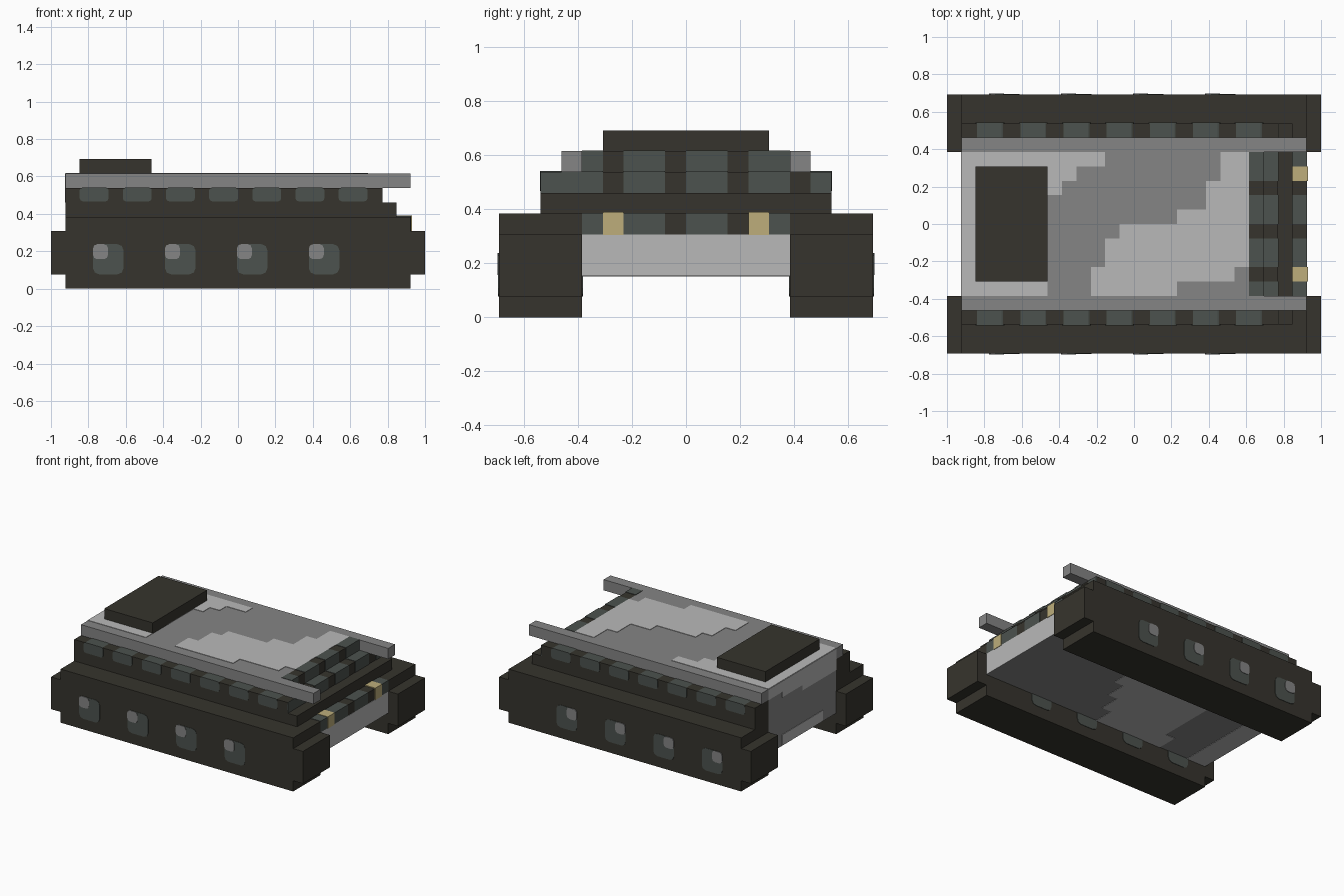
import bpy, bmesh

if "Cube" in bpy.data.objects:
    bpy.data.objects.remove(bpy.data.objects["Cube"])

U = 1 / 13      # voxel size: the vehicle is 26 voxels long
E = 0.003       # how far painted plates stand proud


def make_mat(name, hex_rgb):
    lin = []
    for i in (0, 2, 4):
        c = int(hex_rgb[i:i + 2], 16) / 255
        lin.append(c / 12.92 if c <= 0.04045 else ((c + 0.055) / 1.055) ** 2.4)
    m = bpy.data.materials.new(name)
    m.use_nodes = True
    m.diffuse_color = (*lin, 1)
    bsdf = m.node_tree.nodes["Principled BSDF"]
    bsdf.inputs["Base Color"].default_value = (*lin, 1)
    bsdf.inputs["Roughness"].default_value = 0.9
    return m


DARK = make_mat("dark olive", "36342D")
GLASS = make_mat("slate glass", "4C524E")
MID = make_mat("mid grey", "858585")
LIGHT = make_mat("light grey", "B9B9B9")
TAN = make_mat("lamp tan", "BDAE7B")


def boxes(name, mat, items, round_y=0):
    """One object from boxes (x0, x1, y0, y1, z0, z1), optionally rounding edges along y."""
    bm = bmesh.new()
    for x0, x1, y0, y1, z0, z1 in items:
        vs = bmesh.ops.create_cube(bm, size=1)["verts"]
        for v in vs:
            v.co = ((x0 + x1) / 2 + v.co.x * (x1 - x0),
                    (y0 + y1) / 2 + v.co.y * (y1 - y0),
                    (z0 + z1) / 2 + v.co.z * (z1 - z0))
    if round_y:
        edges = [e for e in bm.edges
                 if abs(e.verts[0].co.x - e.verts[1].co.x) < 1e-5
                 and abs(e.verts[0].co.z - e.verts[1].co.z) < 1e-5]
        bmesh.ops.bevel(bm, geom=edges, offset=round_y, segments=2,
                        profile=0.5, affect='EDGES')
    me = bpy.data.meshes.new(name)
    bm.to_mesh(me)
    bm.free()
    me.materials.append(mat)
    ob = bpy.data.objects.new(name, me)
    bpy.context.collection.objects.link(ob)
    return ob


def vox(*v):
    return tuple(a * U for a in v)


def mirrored(items):
    return items + [(a, b, -d, -c, e, f) for a, b, c, d, e, f in items]


# Tracks: a tall block with a longer, lower block through its ends
for side, s in (("right", -1), ("left", 1)):
    y0, y1 = sorted((s * 5, s * 9))
    boxes(side + "_track", DARK, [vox(-12, 12, y0, y1, 0, 5)])
    boxes(side + "_track_front_end", DARK, [vox(12, 13, y0, y1, 1, 4)])
    boxes(side + "_track_rear_end", DARK, [vox(-13, -12, y0, y1, 1, 4)])

# Wheels painted on the outer and inner track faces, each with a hub highlight
wheels, hubs = [], []
for i in range(4):
    x = -0.775 + i * 5 * U
    for y in (5 * U, 9 * U):
        wheels.append((x, x + 0.163, y - E, y + E, 0.077, 0.238))
        hubs.append((x, x + 0.08, y - 2 * E, y + 2 * E, 0.158, 0.238))
boxes("wheels", GLASS, mirrored(wheels), 0.032)
boxes("wheel_hubs", MID, mirrored(hubs), 0.022)

# Hull core and the stepped dark upper body
boxes("hull", MID, [vox(-12, 8, -5, 5, 2, 8), vox(8, 12, -5, 5, 2, 4)])
boxes("lower_sill", DARK, mirrored([vox(-12, 8, 5, 7, 5, 6)]) + [vox(8, 11, -7, 7, 5, 6)])
boxes("upper_sill", DARK, mirrored([vox(-12, 8, 5, 7, 6, 7)]) + [vox(8, 10, -7, 7, 6, 7)])
boxes("windshield_top", DARK, [vox(8, 9, -5, 5, 7, 8)])
boxes("nose", DARK, [vox(8, 12, -5, 5, 4, 5)])
boxes("roof_rails", MID, mirrored([vox(-12, 12, 5, 6, 7, 8)]))
boxes("hatch", DARK, [vox(-11, -6, -4, 4, 8, 9)])

# Side windows wrap over the edge of the upper sill
boxes("side_windows", GLASS, mirrored([
    ((-11 + 3 * i) * U, (-9 + 3 * i) * U, 6 * U, 7 * U + E, 6 * U + 0.006, 7 * U + E)
    for i in range(7)]), 0.015)

# Windscreen panes step down the front
panes = []
for a, b in ((-5, -4), (-3, -1), (0, 2), (3, 5)):
    panes.append((8 * U, 9 * U + E, a * U, b * U, 7 * U, 8 * U + E))
    panes.append((9 * U, 10 * U + E, a * U, b * U, 6 * U, 7 * U + E))
    panes.append((11 * U, 12 * U + E, a * U, b * U, 4 * U, 5 * U + E))
for a, b in ((-7, -5), (6, 7)):
    panes.append((10 * U - E, 10 * U + E, a * U, b * U, 6 * U, 7 * U))
boxes("windscreen_panes", GLASS, panes)

# Headlamps at the nose
boxes("headlamps", TAN, mirrored([
    (11 * U - E, 12 * U + 2 * E, 3 * U, 4 * U, 4 * U - E, 5 * U + 2 * E)]))

# Light camouflage patches on the roof: y0, y1, x0, x1 in voxels
roof = [(4, 5, -12, -2), (3, 4, -12, -4), (2, 3, -12, -5), (-5, 2, -12, -6),
        (3, 5, 6, 8), (1, 3, 5, 8), (0, 1, 3, 8), (-1, 0, -1, 8),
        (-3, -1, -2, 8), (-4, -3, -3, 7), (-5, -4, -3, 3)]
boxes("roof_camouflage", LIGHT,
      [(c * U, d * U, a * U, b * U, 8 * U - E, 8 * U + E) for a, b, c, d in roof])

# Underside patches, stepped diagonally
belly = [(3, 5, -5, 5), (1, 3, -6, 3), (-1, 1, -6, 2), (-3, -1, -6, 1), (-5, -3, -7, 0),
         (-5, 5, -12, -10)]
boxes("belly_camouflage", LIGHT,
      [(c * U, d * U, a * U, b * U, 2 * U - E, 2 * U + E) for a, b, c, d in belly])

# Rear patches: y0, y1, z0, z1
rear = [(3, 5, 7, 8), (0, 3, 6.5, 8), (-5, 0, 6, 8), (-3, 3, 2, 3)]
boxes("rear_camouflage", LIGHT,
      [(-12 * U - E, -12 * U + E, a * U, b * U, c * U, d * U) for a, b, c, d in rear])

# Light plate below the nose
boxes("front_plate", LIGHT, [(12 * U - E, 12 * U + E, -5 * U, 5 * U, 2 * U, 4 * U)])
